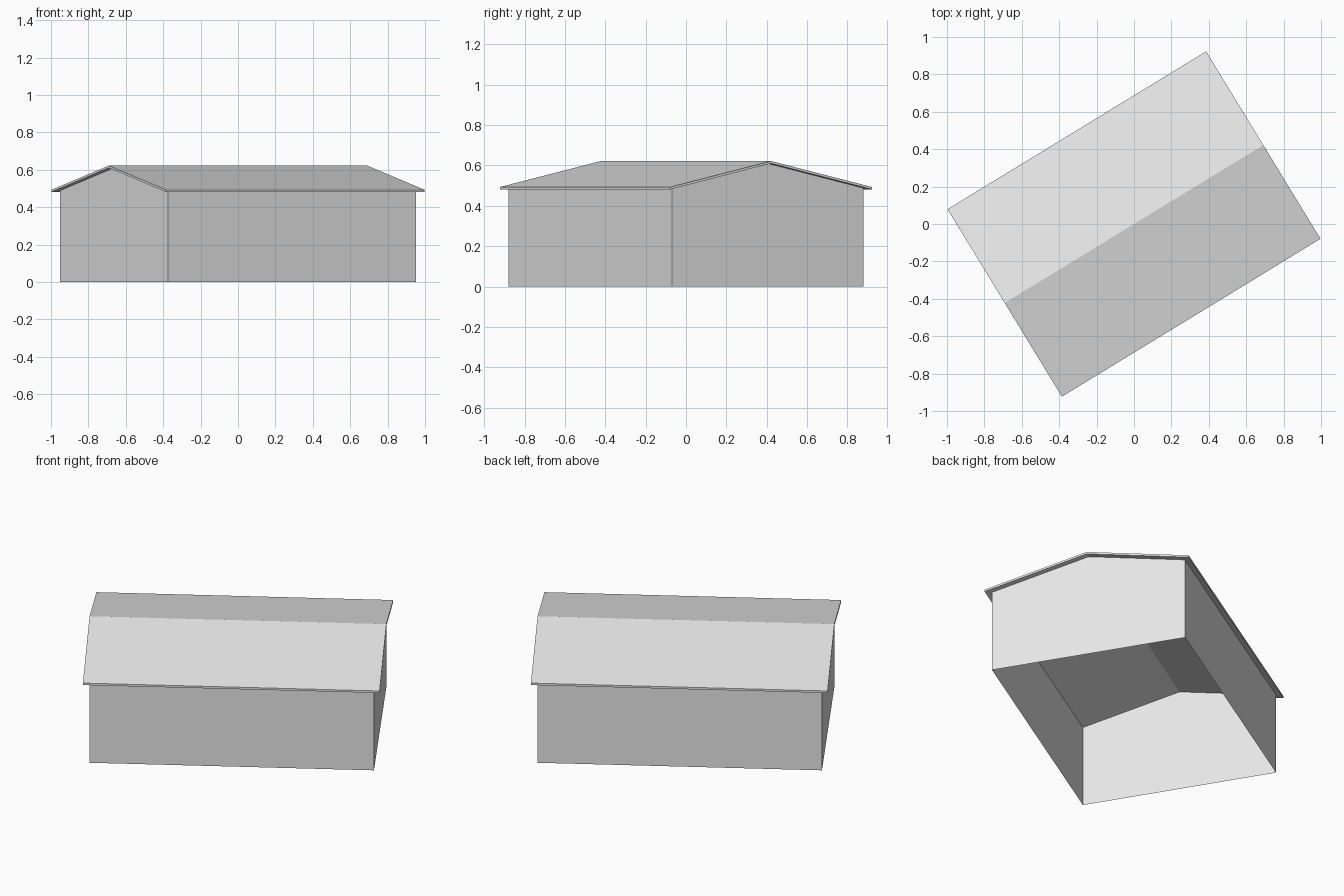
import bpy
import math

cube = bpy.data.objects.get("Cube")
if cube:
    bpy.data.objects.remove(cube, do_unlink=True)

TURN = math.radians(31.4)              # the building stands at an angle
WALL_L, WALL_W = 0.777, 0.555          # half sizes of the walls
ROOF_L, ROOF_W = 0.81, 0.587           # half sizes of the roof
EAVE, RIDGE, THICK = 0.481, 0.61, 0.012

grey = bpy.data.materials.new("light_grey")
grey.use_nodes = True
colour = (0.8, 0.8, 0.8, 1)
grey.diffuse_color = colour
grey.node_tree.nodes["Principled BSDF"].inputs["Base Color"].default_value = colour


def extrude_profile(name, profile, half_length, sides, caps):
    """Run a cross-section along the ridge direction; sides are profile edges."""
    n = len(profile)
    verts = [(s * half_length, y, z) for s in (-1, 1) for y, z in profile]
    faces = [(i, (i + 1) % n, (i + 1) % n + n, i + n) for i in sides]
    faces += [tuple(reversed(cap)) for cap in caps]
    faces += [tuple(i + n for i in cap) for cap in caps]
    mesh = bpy.data.meshes.new(name)
    mesh.from_pydata(verts, [], faces)
    mesh.materials.append(grey)
    obj = bpy.data.objects.new(name, mesh)
    obj.rotation_euler.z = TURN
    bpy.context.collection.objects.link(obj)
    return obj


# Walls: thin shell, open below, with gables reaching into the roof slab
slope = (RIDGE - EAVE) / ROOF_W
wall_top = RIDGE - slope * WALL_W + 0.003
wall_profile = [(-WALL_W, 0), (WALL_W, 0), (WALL_W, wall_top),
                (0, RIDGE + 0.003), (-WALL_W, wall_top)]
extrude_profile("walls", wall_profile, WALL_L, (1, 4), [(0, 1, 2, 3, 4)])

# Roof: one folded slab overhanging on all sides
roof_profile = [(-ROOF_W, EAVE), (0, RIDGE), (ROOF_W, EAVE),
                (ROOF_W, EAVE + THICK), (0, RIDGE + THICK), (-ROOF_W, EAVE + THICK)]
extrude_profile("roof", roof_profile, ROOF_L, range(6), [(0, 1, 4, 5), (1, 2, 3, 4)])
